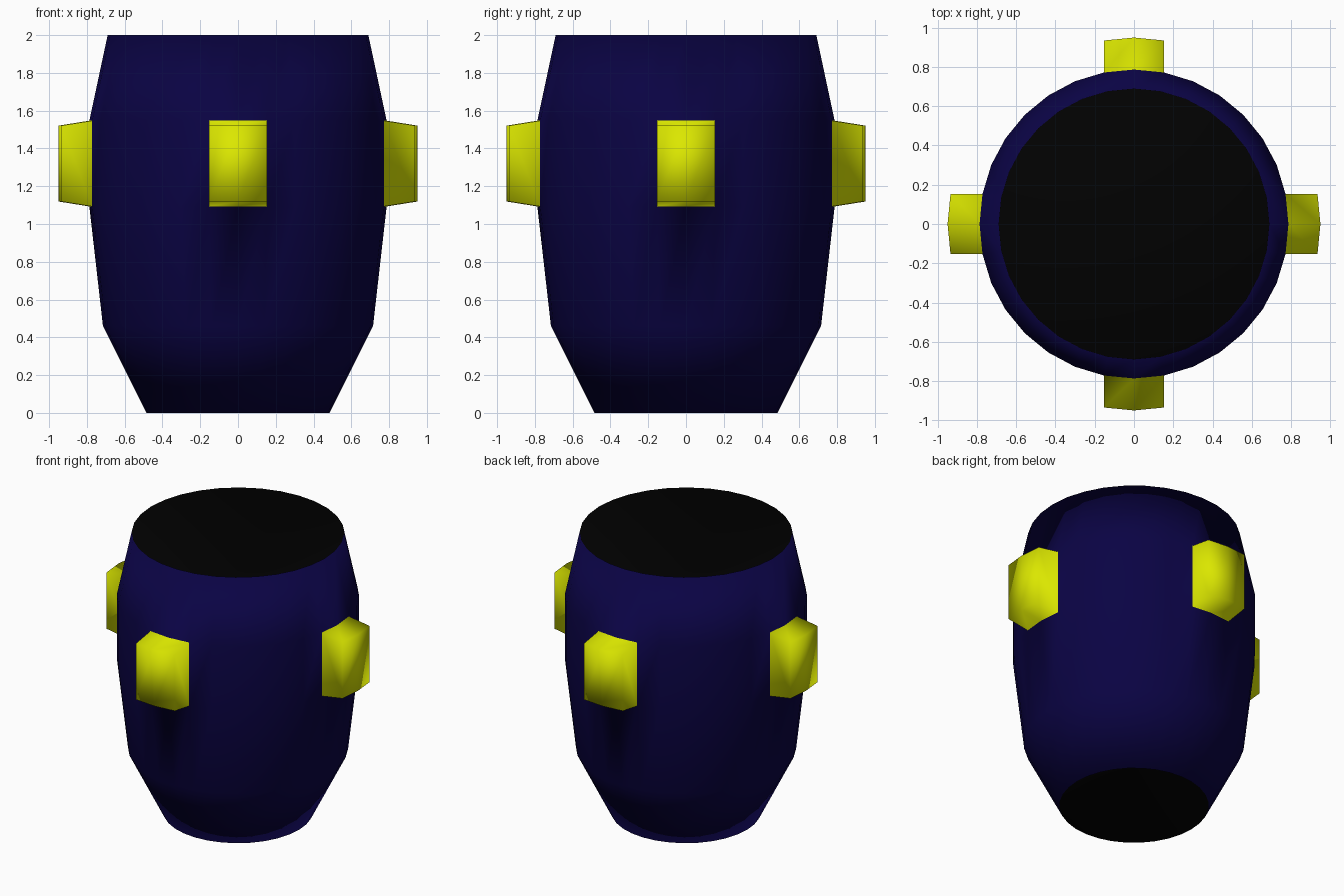
import bpy, bmesh
from math import sin, cos, tau
from mathutils import Vector

if "Cube" in bpy.data.objects:
    bpy.data.objects.remove(bpy.data.objects["Cube"])

SEG = 32
PROFILE = [(0.485, 0), (0.715, 0.46), (0.787, 1.093), (0.787, 1.547), (0.69, 2.0)]


def material(name, color):
    m = bpy.data.materials.new(name)
    m.diffuse_color = (*color, 1)
    m.use_nodes = True
    m.node_tree.nodes["Principled BSDF"].inputs["Base Color"].default_value = m.diffuse_color
    return m


bm = bmesh.new()

# Barrel wall
rings = [[bm.verts.new((r * cos(tau * i / SEG), r * sin(tau * i / SEG), z))
          for i in range(SEG)] for r, z in PROFILE]
walls = [[bm.faces.new((a[i], a[(i + 1) % SEG], b[(i + 1) % SEG], b[i]))
          for i in range(SEG)] for a, b in zip(rings, rings[1:])]

# Dished black ends
for ring, z in ((rings[0][::-1], 0.28), (rings[-1], 1.42)):
    centre = bm.verts.new((0, 0, z))
    for i in range(SEG):
        bm.faces.new((ring[i - 1], ring[i], centre)).material_index = 1

# Four lugs drawn out of the straight band of the wall
for k in range(4):
    i = k * SEG // 4
    out = Vector((cos(tau * k / 4), sin(tau * k / 4), 0))
    base = [walls[2][i - 1], walls[2][i]]
    geom = bmesh.ops.extrude_face_region(bm, geom=base)["geom"]
    bmesh.ops.delete(bm, geom=[f for f in base if f.is_valid], context='FACES')
    verts = [g for g in geom if isinstance(g, bmesh.types.BMVert)]
    for v in verts:
        v.co += out * 0.163
        v.co.z = 1.32 + (v.co.z - 1.32) * 0.885
    for f in {f for v in verts for f in v.link_faces}:
        f.material_index = 2

bmesh.ops.recalc_face_normals(bm, faces=bm.faces)
for f in bm.faces:
    f.smooth = True
mesh = bpy.data.meshes.new("barrel")
bm.to_mesh(mesh)
bm.free()
for m in (material("dark_blue", (0.003, 0.001, 0.057)),
          material("black", (0.0003, 0.0003, 0.0003)),
          material("yellow", (0.71, 0.80, 0.0))):
    mesh.materials.append(m)
bpy.context.collection.objects.link(bpy.data.objects.new("barrel", mesh))
